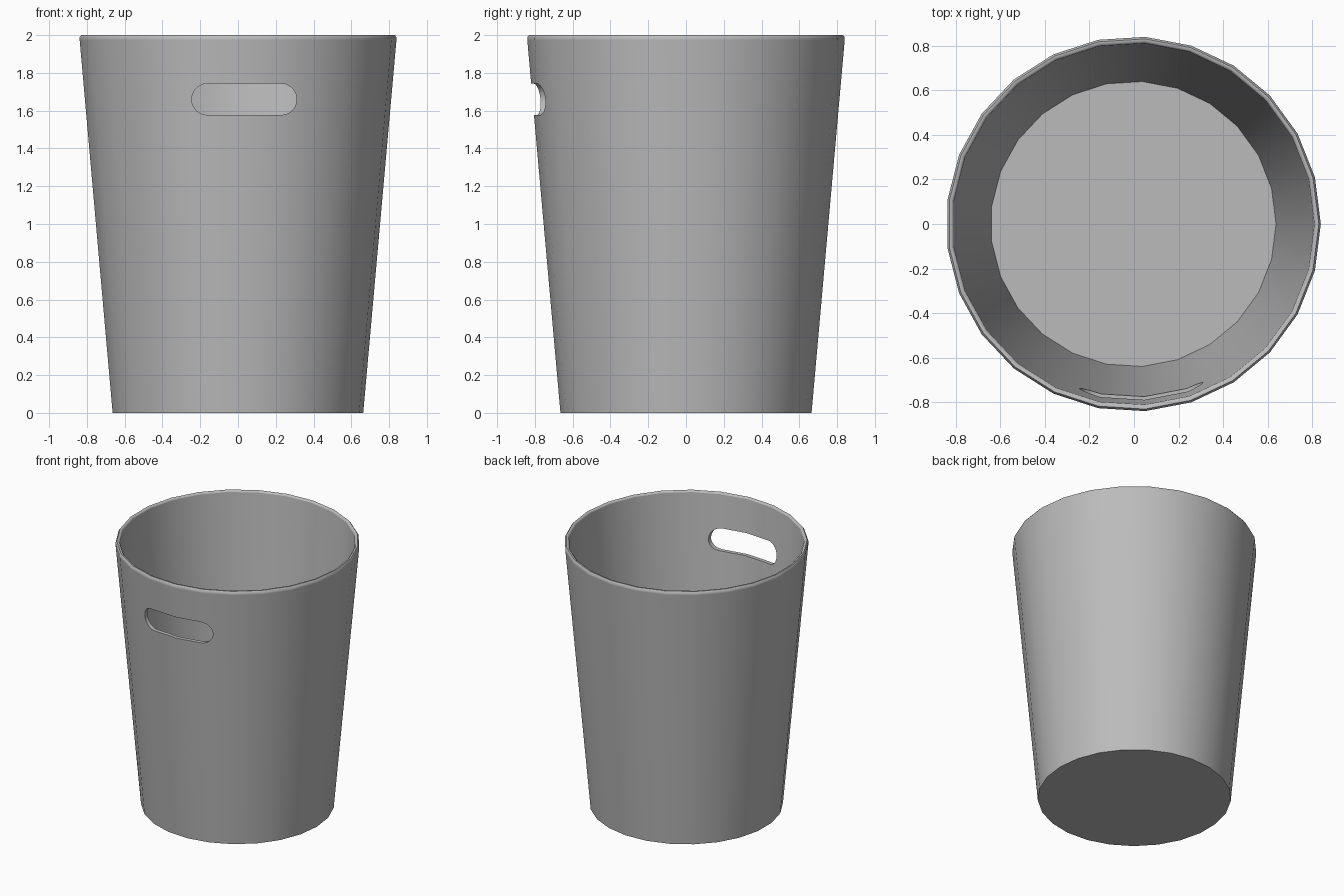
import bpy
import bmesh
import math

if "Cube" in bpy.data.objects:
    bpy.data.objects.remove(bpy.data.objects["Cube"])

SIDES = 25
HEIGHT = 2.0

grey = bpy.data.materials.new("plain grey")
grey.use_nodes = True
COLOUR = (0.5, 0.5, 0.5, 1)
grey.diffuse_color = COLOUR
grey.node_tree.nodes["Principled BSDF"].inputs["Base Color"].default_value = COLOUR


def add_object(name, bm):
    bmesh.ops.recalc_face_normals(bm, faces=bm.faces)
    mesh = bpy.data.meshes.new(name)
    bm.to_mesh(mesh)
    bm.free()
    obj = bpy.data.objects.new(name, mesh)
    bpy.context.collection.objects.link(obj)
    mesh.materials.append(grey)
    return obj


# Tapered bin: rings from the base, up the outside, over the rim, down to the floor
profile = [(0.666, 0), (0.842, 1.975), (0.842, 1.988), (0.833, HEIGHT),
           (0.822, HEIGHT), (0.813, 1.99), (0.641, 0.03)]
bm = bmesh.new()
rings = []
for radius, z in profile:
    angles = [math.tau * i / SIDES for i in range(SIDES)]
    rings.append([bm.verts.new((radius * math.cos(a) - 0.003, radius * math.sin(a), z))
                  for a in angles])
for low, high in zip(rings, rings[1:]):
    for i in range(SIDES):
        j = (i + 1) % SIDES
        bm.faces.new((low[i], low[j], high[j], high[i]))
bm.faces.new(rings[0])
bm.faces.new(rings[-1])
basket = add_object("bin_body", bm)

# Rounded handle slot cut through the front wall
bm = bmesh.new()
slot_x, slot_z, slot_r, half = 0.033, 1.66, 0.083, 0.195
outline = []
for side in (1, -1):
    for i in range(13):
        a = math.pi * (i / 12 - 0.5)
        outline.append(bm.verts.new((slot_x + side * (half + slot_r * math.cos(a)), -1.0,
                                     slot_z + side * slot_r * math.sin(a))))
face = bm.faces.new(outline)
extruded = bmesh.ops.extrude_face_region(bm, geom=[face])["geom"]
bmesh.ops.translate(bm, vec=(0, 0.6, 0),
                    verts=[v for v in extruded if isinstance(v, bmesh.types.BMVert)])
cutter = add_object("slot_cutter", bm)
cutter.hide_render = True

bpy.ops.object.select_all(action="DESELECT")
basket.select_set(True)
bpy.context.view_layer.objects.active = basket
cut = basket.modifiers.new("handle_slot", "BOOLEAN")
cut.operation = "DIFFERENCE"
cut.solver = "EXACT"
cut.object = cutter
bpy.ops.object.modifier_apply(modifier=cut.name)
bpy.data.objects.remove(cutter)

bpy.ops.object.shade_smooth_by_angle(angle=math.radians(50))

# Even cone shading on the walls around the slot
mesh = basket.data
slope = (0.842 - 0.666) / 1.975
normals = [n.vector.copy() for n in mesh.corner_normals]
for poly in mesh.polygons:
    radial = poly.center.copy()
    radial.z = 0
    facing = poly.normal.dot(radial.normalized())
    if abs(facing) > 0.97 and poly.area > 0.02:
        sign = 1 if facing > 0 else -1
        for loop in poly.loop_indices:
            n = mesh.vertices[mesh.loops[loop].vertex_index].co.copy()
            n.z = 0
            n.normalize()
            n.z = -slope
            normals[loop] = n.normalized() * sign
mesh.normals_split_custom_set(normals)
